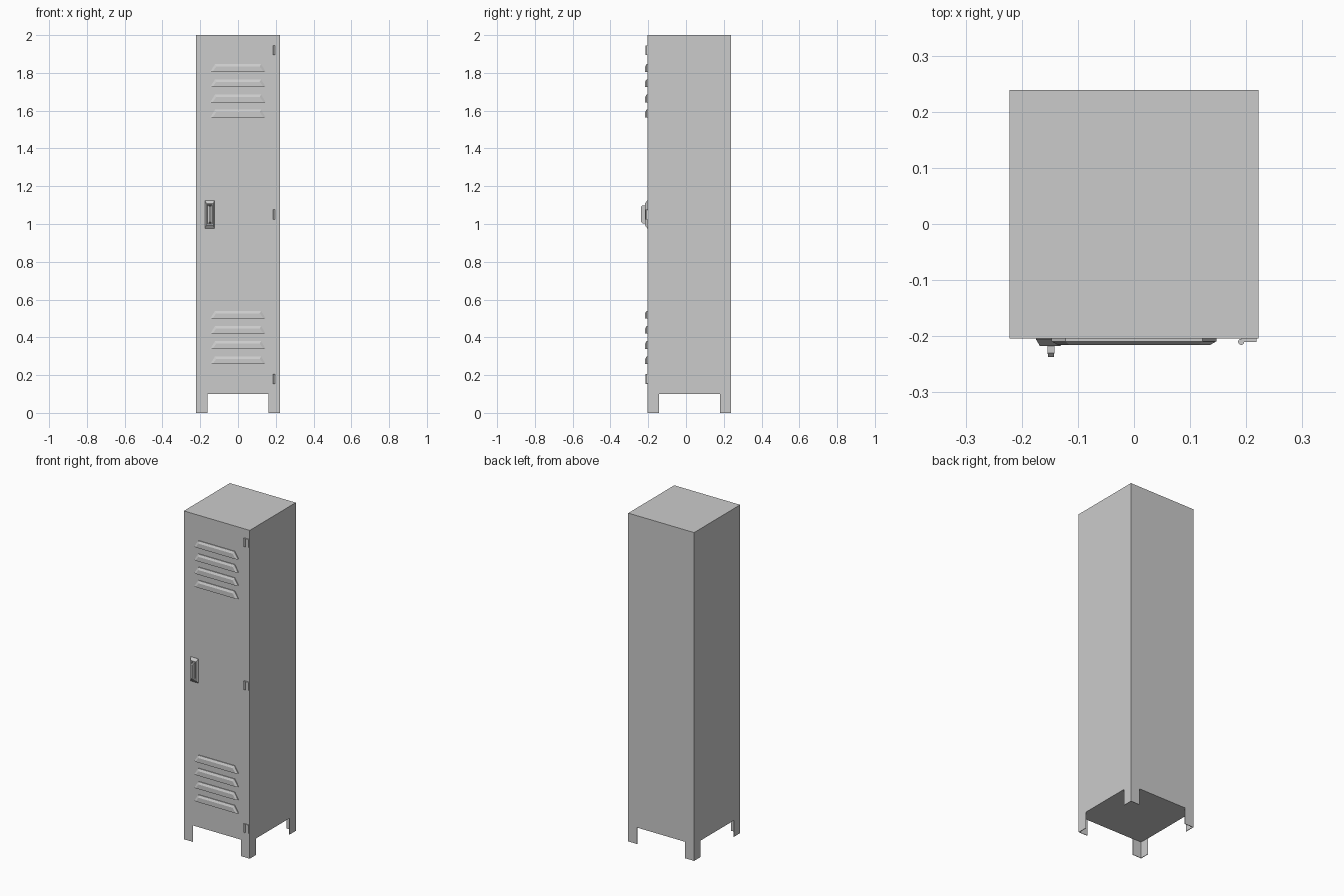
import bpy, bmesh, math

if "Cube" in bpy.data.objects:
    bpy.data.objects.remove(bpy.data.objects["Cube"])

X, YF, YB = 0.222, -0.204, 0.239   # cabinet half width, front and back


def mesh_object(name, bm):
    bmesh.ops.recalc_face_normals(bm, faces=bm.faces)
    me = bpy.data.meshes.new(name)
    bm.to_mesh(me)
    bm.free()
    ob = bpy.data.objects.new(name, me)
    bpy.context.collection.objects.link(ob)
    return ob


def loft(name, rings):
    """Closed solid through rings with equal point counts."""
    bm = bmesh.new()
    loops = [[bm.verts.new(p) for p in r] for r in rings]
    n = len(loops[0])
    for a, b in zip(loops, loops[1:]):
        for i in range(n):
            j = (i + 1) % n
            bm.faces.new((a[i], a[j], b[j], b[i]))
    bm.faces.new(loops[0])
    bm.faces.new(loops[-1])
    return mesh_object(name, bm)


def rect(x0, x1, z0, z1, y):
    return [(x0, y, z0), (x1, y, z0), (x1, y, z1), (x0, y, z1)]


def box(name, x0, x1, y0, y1, z0, z1):
    return loft(name, [rect(x0, x1, z0, z1, y0), rect(x0, x1, z0, z1, y1)])


# Cabinet
box("cabinet", -X, X, YF, YB, 0.1, 2.0)

# Angle-section legs in the four corners
W, T = 0.06, 0.003
for sx, side in ((-1, "left"), (1, "right")):
    for y, sy, end in ((YF, 1, "front"), (YB, -1, "back")):
        prof = [(0, 0), (W, 0), (W, T), (T, T), (T, W), (0, W)]
        pts = [(sx * (X - u), y + sy * v) for u, v in prof]
        loft(f"{end}_{side}_leg", [[(px, py, z) for px, py in pts] for z in (0, 0.1)])


# Door louvers with bevelled top and ends
def louver(name, z):
    def ring(wb, wt, zb, zt, y):
        return [(-wb, y, zb), (wb, y, zb), (wt, y, zt), (-wt, y, zt)]
    loft(name, [ring(0.147, 0.122, z, z + 0.041, YF + 0.001),
                ring(0.147, 0.122, z, z + 0.041, YF - 0.005),
                ring(0.135, 0.115, z, z + 0.028, YF - 0.012)])


for group, start in (("upper", 1.564), ("lower", 0.258)):
    for i in range(4):
        louver(f"{group}_louver_{i + 1}", start + i * 0.0805)

# Hinges: leaf plus round knuckle
for i, z in enumerate((0.18, 1.05, 1.92)):
    box(f"hinge_leaf_{i + 1}", 0.192, 0.218, YF - 0.006, YF + 0.001, z - 0.025, z + 0.025)
    bpy.ops.mesh.primitive_cylinder_add(vertices=16, radius=0.0055, depth=0.052,
                                        location=(0.191, YF - 0.006, z))
    bpy.context.object.name = f"hinge_knuckle_{i + 1}"
    bpy.ops.object.shade_smooth_by_angle(angle=math.radians(40))

# Latch plate with bevelled rim and shallow recess
loft("latch_plate", [rect(-0.175, -0.124, 0.977, 1.125, YF + 0.001),
                     rect(-0.175, -0.124, 0.977, 1.125, YF - 0.001),
                     rect(-0.168, -0.131, 0.993, 1.109, YF - 0.013),
                     rect(-0.163, -0.136, 0.999, 1.103, YF - 0.013),
                     rect(-0.161, -0.138, 1.003, 1.099, YF - 0.005)])

# Lift handle
loft("latch_handle", [rect(-0.154, -0.142, 1.003, 1.099, YF - 0.005),
                      rect(-0.154, -0.142, 1.003, 1.099, YF - 0.026),
                      rect(-0.153, -0.143, 1.010, 1.092, YF - 0.033)])
